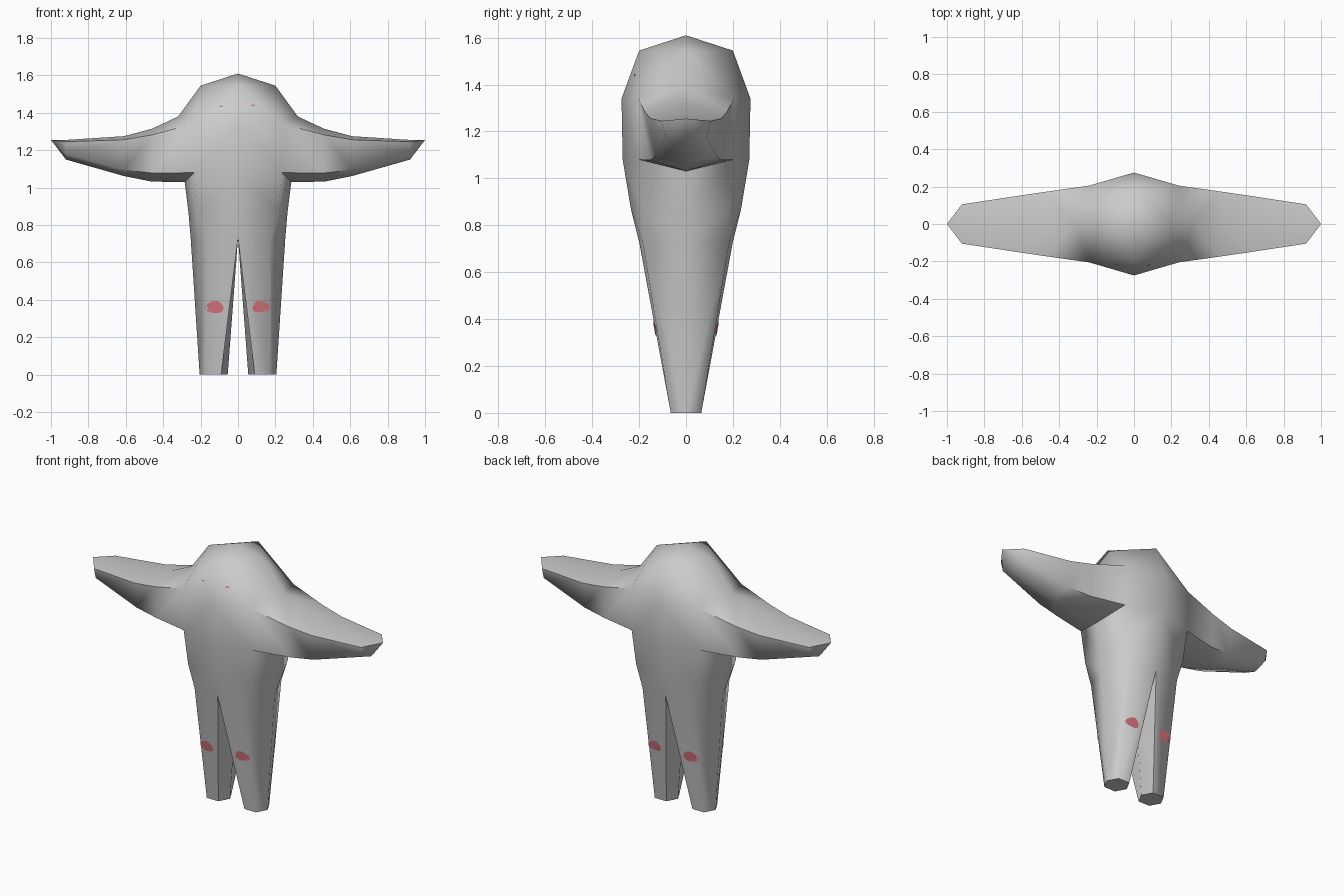
import bpy, bmesh, math
from mathutils import Vector
from mathutils.bvhtree import BVHTree

if "Cube" in bpy.data.objects:
    bpy.data.objects.remove(bpy.data.objects["Cube"])


def material(name, rgb):
    m = bpy.data.materials.new(name)
    m.diffuse_color = (*rgb, 1)
    m.use_nodes = True
    m.node_tree.nodes["Principled BSDF"].inputs["Base Color"].default_value = m.diffuse_color
    return m


grey = material("light grey", (0.6, 0.6, 0.6))
red = material("dusty red", (0.73, 0.18, 0.22))
dark = material("dark grey", (0.2, 0.2, 0.2))


def finish(name, bm, mat):
    mesh = bpy.data.meshes.new(name)
    bm.to_mesh(mesh)
    bm.free()
    mesh.materials.append(mat)
    ob = bpy.data.objects.new(name, mesh)
    bpy.context.collection.objects.link(ob)
    bpy.ops.object.select_all(action='DESELECT')
    ob.select_set(True)
    bpy.context.view_layer.objects.active = ob
    return ob


# One quarter of the body (x > 0, y < 0), mirrored twice afterwards
bm = bmesh.new()


def row(points):
    return [bm.verts.new(p) for p in points]


def bridge(a, b):
    for i in range(len(a) - 1):
        bm.faces.new((a[i], a[i + 1], b[i + 1], b[i]))


# Torso rows: front middle, corner, side
chest = row([(0, -.275, 1.34), (.24, -.205, 1.34), (.32, 0, 1.38)])
armpit = row([(0, -.27, 1.08), (.235, -.2, 1.08), (.285, 0, 1.03)])
waist = row([(0, -.235, .87), (.215, -.185, .87), (.265, 0, .87)])
hip = row([(0, -.2, .73), (.17, -.185, .73), (.253, 0, .73)])
bridge(chest[:2], armpit[:2])
bridge(armpit, waist)
bridge(waist, hip)

# Domed head
top, side, front = row([(0, 0, 1.61), (.2, 0, 1.545), (0, -.2, 1.545)])
for f in ((top, front, side), (front, chest[1], side),
          (front, chest[0], chest[1]), (side, chest[1], chest[2])):
    bm.faces.new(f)

# Leg tapering from the crotch to a flat six-sided foot
crotch = bm.verts.new((0, 0, .73))
foot = row([(.055, 0, 0), (.09, -.065, 0), (.17, -.065, 0), (.205, 0, 0)])
bridge([crotch] + hip, foot)
bm.faces.new(foot)

# Arm: x, ridge z, upper corner y/z, lower corner y/z, underside z
last = [chest[2], chest[1], armpit[1], armpit[2]]
for x, tz, uy, uz, ly, lz, bz in (
        (.46, 1.315, .174, 1.282, .15, 1.078, 1.032),
        (.61, 1.275, .152, 1.256, .13, 1.095, 1.062),
        (.92, 1.255, .105, 1.245, .088, 1.18, 1.15)):
    ring = row([(x, 0, tz), (x, -uy, uz), (x, -ly, lz), (x, 0, bz)])
    bridge(last, ring)
    last = ring
tip = bm.verts.new((1, 0, 1.255))
for i in range(3):
    bm.faces.new((last[i], last[i + 1], tip))

bmesh.ops.recalc_face_normals(bm, faces=bm.faces)
for axis in (0, 1):
    bmesh.ops.mirror(bm, geom=bm.verts[:] + bm.edges[:] + bm.faces[:],
                     axis='XY'[axis], merge_dist=.0005)
bmesh.ops.remove_doubles(bm, verts=bm.verts, dist=.0005)
bmesh.ops.recalc_face_normals(bm, faces=bm.faces)
tree = BVHTree.FromBMesh(bm)
finish("body", bm, grey)
bpy.ops.object.shade_smooth_by_angle(angle=math.radians(65))


# Thin patch draped over the front (s = -1) or back (s = 1) of the body
def patch(name, x, z, rx, rz, s, mat, wobble=0.0):
    bm = bmesh.new()

    def drape(px, pz):
        hit = tree.ray_cast(Vector((px, s, pz)), Vector((0, -s, 0)))[0]
        return bm.verts.new((px, hit.y + s * .004, pz))

    centre, n, inner = drape(x, z), 16, None
    for k in (.5, 1):
        ring = []
        for i in range(n):
            a = math.tau * i / n
            r = k * (1 + wobble * math.sin(3 * a + x * 20))
            ring.append(drape(x + r * rx * math.cos(a), z + r * rz * math.sin(a)))
        for i in range(n):
            j = (i + 1) % n
            if inner:
                bm.faces.new((inner[i], ring[i], ring[j], inner[j]))
            else:
                bm.faces.new((centre, ring[i], ring[j]))
        inner = ring
    bm.normal_update()
    if centre.normal.y * s < 0:
        bmesh.ops.reverse_faces(bm, faces=bm.faces)
    finish(name, bm, mat)
    bpy.ops.object.shade_smooth()


# Knee patches, front and back
for s, face in ((-1, "front"), (1, "back")):
    patch(f"knee_patch_{face}_left", -.125, .36, .049, .033, s, red, .08)
    patch(f"knee_patch_{face}_right", .122, .363, .046, .03, s, red, .12)

# Tiny eye marks
patch("eye_right", .08, 1.44, .01, .005, -1, red)
patch("eye_left", -.09, 1.435, .01, .003, -1, dark)
